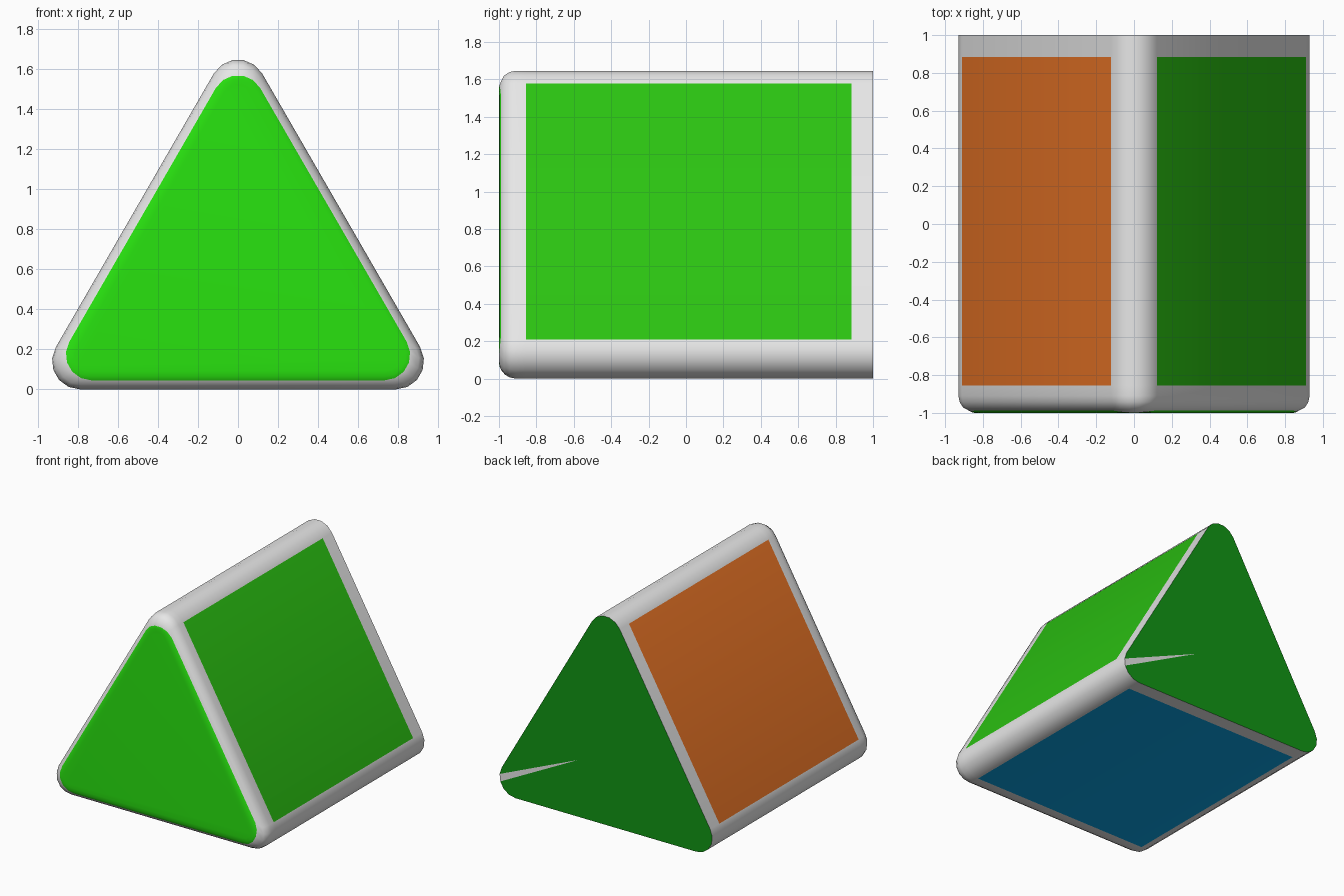
import bpy, bmesh, math
from mathutils import Vector

if "Cube" in bpy.data.objects:
    bpy.data.objects.remove(bpy.data.objects["Cube"])

RADIUS, BEVEL, SEG = 0.14, 0.09, 5
INNER = RADIUS + 0.79 / math.sqrt(3)      # inradius of the sharp triangle
N = SEG + 1                               # points per rounded corner


def srgb(*rgb):
    lin = [c / 255 for c in rgb]
    return [(c / 12.92 if c <= 0.04045 else ((c + 0.055) / 1.055) ** 2.4) for c in lin] + [1]


def corner(k, d, r):
    """Arc centre of corner k for a rounded triangle inset by d."""
    a = math.radians(-30 + 120 * k)
    dist = 2 * (INNER - d - r)
    return Vector((dist * math.cos(a), INNER + dist * math.sin(a)))


def loop(bm, y, d=0.0, r=RADIUS):
    """Rounded triangle; y=None lays it on the rounded front rim."""
    verts = []
    for k in range(3):
        outer, c = corner(k, 0, RADIUS), corner(k, d, r)
        for i in range(N):
            a = math.radians(-90 + 120 * k + 120 * i / SEG)
            p = c + r * Vector((math.cos(a), math.sin(a)))
            py = y
            if y is None:
                inset = min(BEVEL, max(d, RADIUS - (p - outer).length))
                py = -1 + BEVEL - math.sqrt(BEVEL ** 2 - (BEVEL - inset) ** 2)
            verts.append(bm.verts.new((p.x, py, p.y)))
    return verts


colours = [("light_grey", (231, 231, 231)), ("front_green", (40, 226, 15)),
           ("side_green", (43, 195, 18)), ("orange", (253, 127, 42)),
           ("blue", (12, 180, 252)), ("dark_green", (17, 150, 20))]
mesh = bpy.data.meshes.new("rounded_wedge_block")
for name, rgb in colours:
    m = bpy.data.materials.new(name)
    m.diffuse_color = srgb(*rgb)
    m.use_nodes = True
    m.node_tree.nodes["Principled BSDF"].inputs["Base Color"].default_value = m.diffuse_color
    mesh.materials.append(m)

bm = bmesh.new()
# Rings from the back end to the front face
rings = [loop(bm, 1.0), loop(bm, 0.885), loop(bm, -0.855), loop(bm, -0.91)]
for d, r in ((0.006, 0.134), (0.022, 0.122), (0.045, 0.128), (0.065, 0.108), (0.09, 0.083)):
    rings.append(loop(bm, None, d, r))

side_panel = {N - 1: 2, 2 * N - 1: 3, 3 * N - 1: 4}   # flat sides: right, left, bottom
for j in range(len(rings) - 1):
    a, b = rings[j], rings[j + 1]
    for i in range(3 * N):
        n = (i + 1) % (3 * N)
        f = bm.faces.new((a[i], a[n], b[n], b[i]))
        if j == 1:
            f.material_index = side_panel.get(i, 0)
        elif j >= 6:
            f.material_index = 1

# Front face
bm.faces.new(rings[-1]).material_index = 1

# Back face with a narrow grey sliver at the lower right corner
back = rings[0]
tip = bm.verts.new((0.24, 1.0, 0.45))
bm.faces.new((back[3], back[4], tip))
bm.faces.new(back[4:] + back[:4] + [tip]).material_index = 5

bmesh.ops.recalc_face_normals(bm, faces=bm.faces)
bm.to_mesh(mesh)
bm.free()

block = bpy.data.objects.new("rounded_wedge_block", mesh)
bpy.context.collection.objects.link(block)
bpy.context.view_layer.objects.active = block
block.select_set(True)
bpy.ops.object.shade_smooth_by_angle(angle=math.radians(40))
